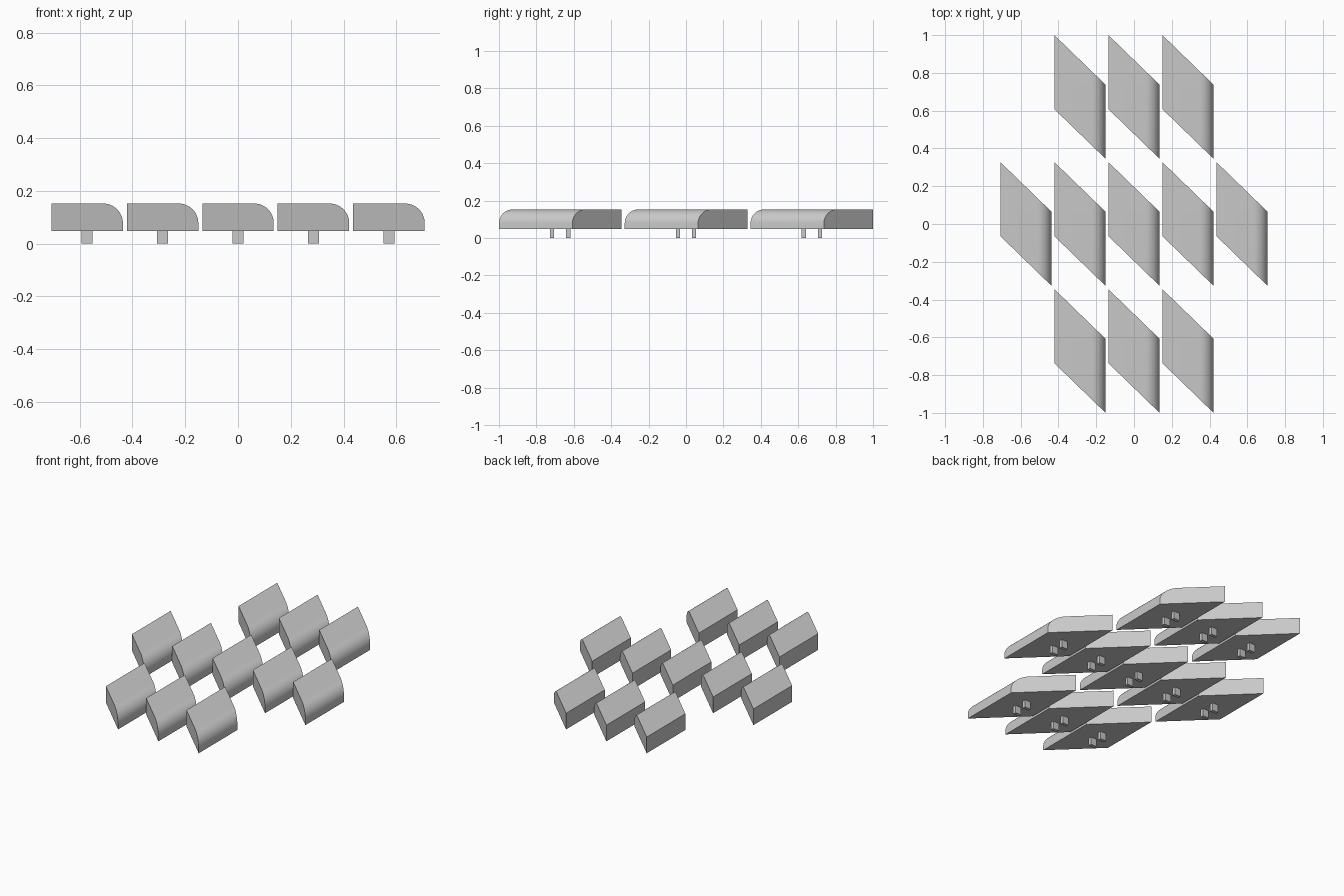
import bpy, bmesh, math

if "Cube" in bpy.data.objects:
    bpy.data.objects.remove(bpy.data.objects["Cube"])

W, EDGE, SHEAR = 0.271, 0.392, 0.263   # tile width, side length, slant
Z0, Z1, R = 0.048, 0.152, 0.074        # underside, top, rounded edge radius
STEP_X, STEP_Y = 0.286, 0.6725

grey = bpy.data.materials.new("light grey")
grey.diffuse_color = (0.58, 0.58, 0.58, 1)
grey.use_nodes = True
grey.node_tree.nodes["Principled BSDF"].inputs["Base Color"].default_value = grey.diffuse_color


def extrude_y(name, profile, y_from, y_to, slant=0.0):
    """Extrude an x-z profile along y, with ends slanted across x."""
    bm = bmesh.new()
    ends = [[bm.verts.new((x, y - slant * x, z)) for x, z in profile]
            for y in (y_from, y_to)]
    n = len(profile)
    bm.faces.new(ends[0])
    bm.faces.new(ends[1][::-1])
    for i in range(n):
        j = (i + 1) % n
        bm.faces.new((ends[0][i], ends[1][i], ends[1][j], ends[0][j]))
    bmesh.ops.recalc_face_normals(bm, faces=bm.faces)
    mesh = bpy.data.meshes.new(name)
    bm.to_mesh(mesh)
    bm.free()
    mesh.materials.append(grey)
    return mesh


# Slanted tile body with one rounded upper edge
h = W / 2
arc = [(h - R + R * math.cos(a), Z1 - R + R * math.sin(a))
       for a in (math.pi / 2 * i / 16 for i in range(17))]
tile_mesh = extrude_y("tile", [(-h, Z0), (h, Z0)] + arc + [(-h, Z1)],
                      -EDGE / 2, EDGE / 2, SHEAR / W)

# Mounting peg underneath
peg_mesh = extrude_y("peg", [(-0.021, 0), (0.021, 0), (0.021, Z0), (-0.021, Z0)],
                     -0.011, 0.011)


def place(name, mesh, x, y):
    ob = bpy.data.objects.new(name, mesh)
    ob.location = (x, y, 0)
    bpy.context.collection.objects.link(ob)
    return ob


# Three staggered rows: 3, 5 and 3 tiles, each tile on two pegs
tiles = []
for row, count in ((-1, 3), (0, 5), (1, 3)):
    for i in range(count):
        x, y = (i - (count - 1) / 2) * STEP_X, row * STEP_Y
        tiles.append(place("tile", tile_mesh, x, y))
        for side, label in ((-1, "front_peg"), (1, "back_peg")):
            place(label, peg_mesh, x, y + side * 0.043)

# Smooth the rounded edge, keep the corners sharp
bpy.context.view_layer.objects.active = tiles[0]
tiles[0].select_set(True)
bpy.ops.object.shade_smooth_by_angle(angle=math.radians(30))
